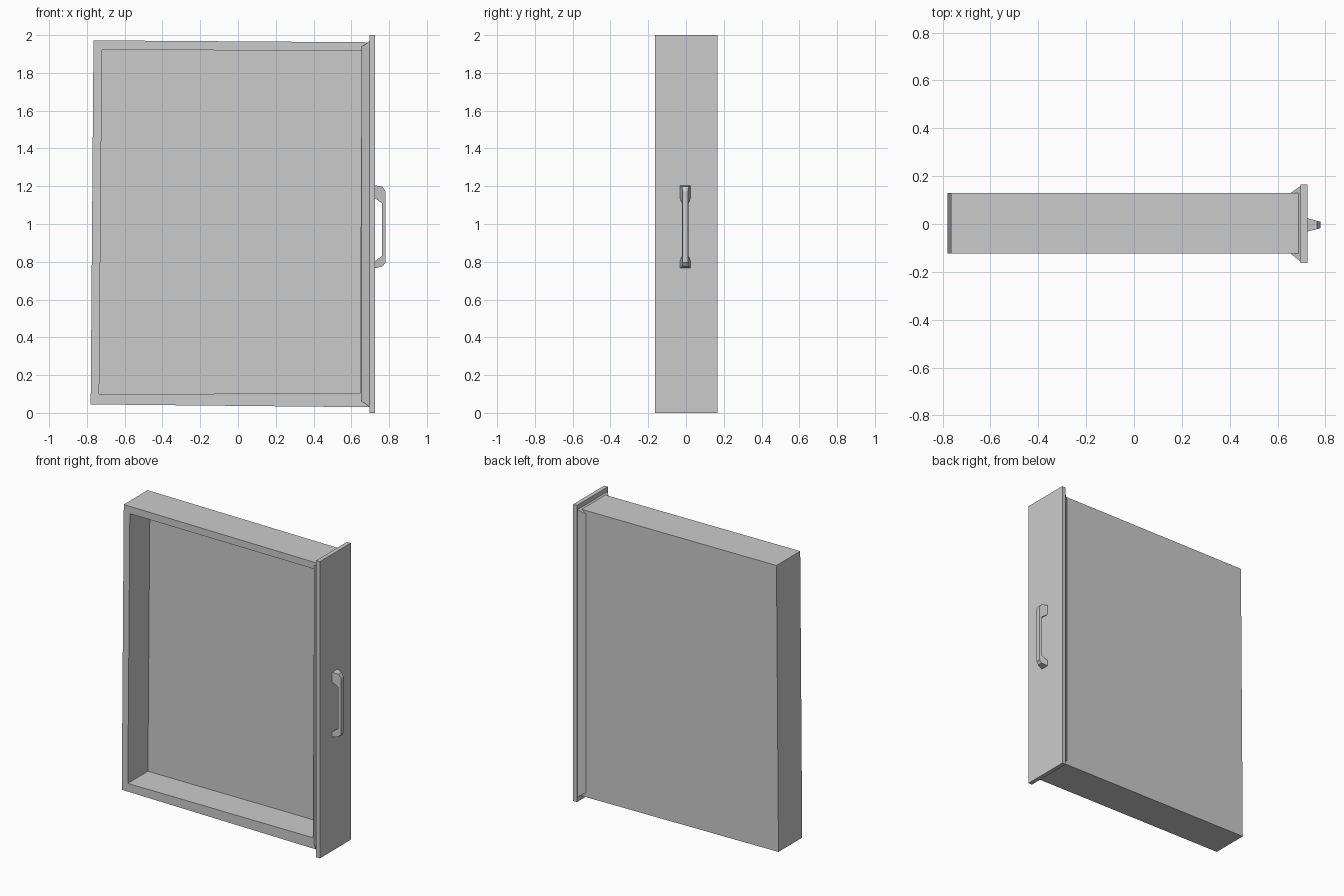
import bpy, bmesh

if "Cube" in bpy.data.objects:
    bpy.data.objects.remove(bpy.data.objects["Cube"])


def finish(bm, name):
    bmesh.ops.recalc_face_normals(bm, faces=bm.faces[:])
    mesh = bpy.data.meshes.new(name)
    bm.to_mesh(mesh)
    bm.free()
    ob = bpy.data.objects.new(name, mesh)
    bpy.context.collection.objects.link(ob)
    return ob


def loft(name, rings):
    """Skin matching rings of points and cap both ends."""
    bm = bmesh.new()
    loops = [[bm.verts.new(p) for p in ring] for ring in rings]
    n = len(loops[0])
    for a, b in zip(loops, loops[1:]):
        for i in range(n):
            j = (i + 1) % n
            bm.faces.new((a[i], a[j], b[j], b[i]))
    bm.faces.new(loops[0])
    bm.faces.new(loops[-1])
    return finish(bm, name)


def outline(points, y):
    return [(x, y, z) for x, z in points]


def slab(x, y0, y1, z0, z1):
    return [(x, y0, z0), (x, y1, z0), (x, y1, z1), (x, y0, z1)]


# Slightly skewed open tray, lying on its side with the opening toward -y
outer = [(-0.78, 0.045), (0.70, 0.03), (0.70, 1.962), (-0.765, 1.972)]
inner = [(-0.735, 0.10), (0.645, 0.103), (0.655, 1.917), (-0.72, 1.922)]
loft("drawer_tray", [outline(outer, 0.129), outline(outer, -0.124),
                     outline(inner, -0.124), outline(inner, 0.09)])

# Front panel with a small step toward the tray
loft("front_panel", [slab(0.697, -0.163, 0.166, 0.0, 2.0),
                     slab(0.725, -0.163, 0.166, 0.0, 2.0)])

# Flared joint between the tray walls and the panel
loft("panel_flare", [slab(0.655, -0.124, 0.13, 0.06, 1.94),
                     slab(0.672, -0.138, 0.142, 0.05, 1.95),
                     slab(0.698, -0.158, 0.16, 0.03, 1.97)])

# Bracket handle, wide at the feet and narrower along the grip
grip = [(0.72, 0.765), (0.765, 0.775), (0.78, 0.795), (0.78, 1.175),
        (0.765, 1.198), (0.72, 1.205), (0.72, 1.14), (0.762, 1.11),
        (0.762, 0.83), (0.72, 0.80)]


def handle_side(sign):
    return [(x, sign * (0.029 - 0.26 * (x - 0.72)) - 0.004, z) for x, z in grip]


loft("handle", [handle_side(-1), handle_side(1)])
